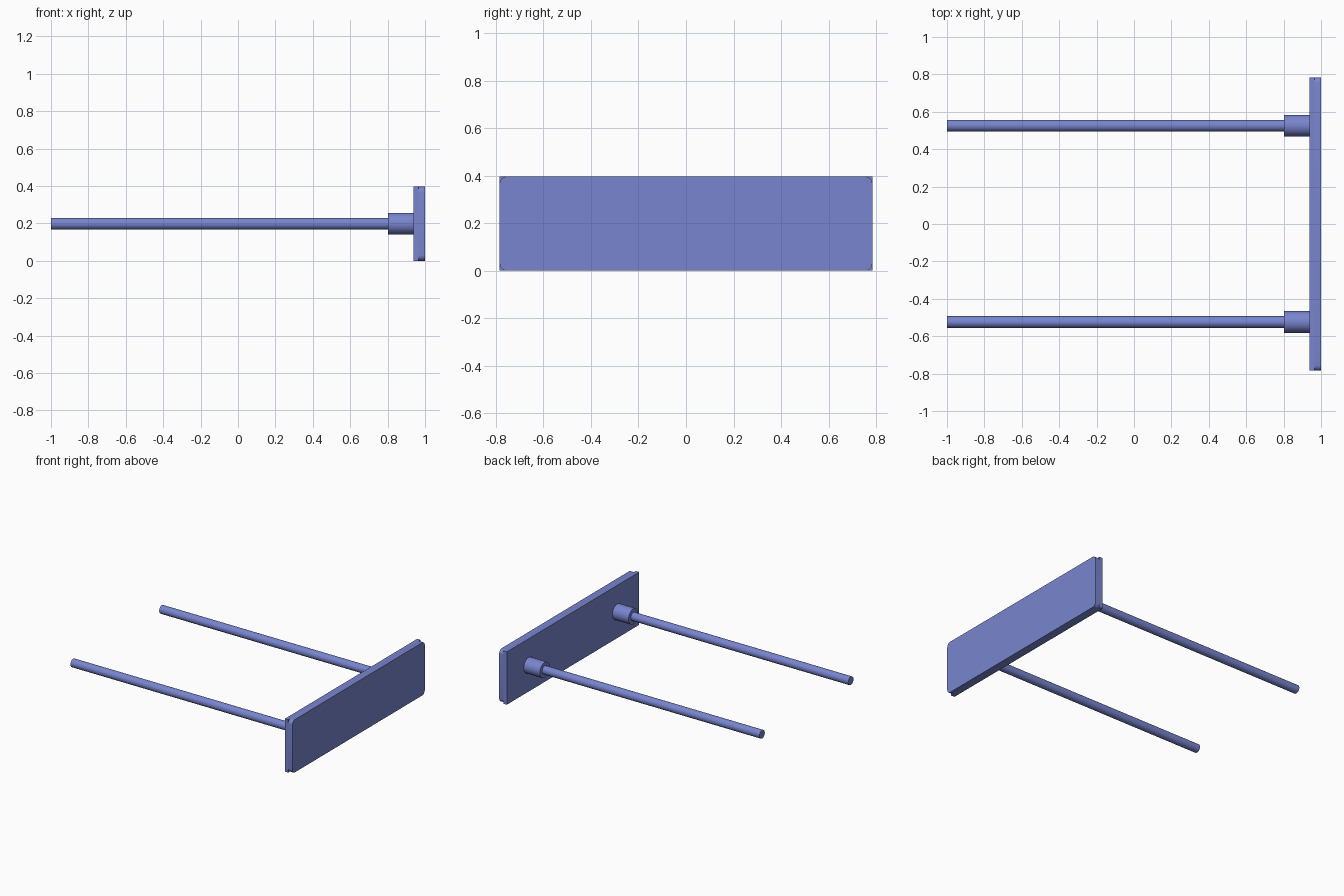
import bpy, bmesh, math

cube = bpy.data.objects.get("Cube")
if cube:
    bpy.data.objects.remove(cube)

# Single flat periwinkle blue
blue = bpy.data.materials.new("periwinkle blue")
blue.use_nodes = True
COLOR = (0.19, 0.235, 0.62, 1)
blue.diffuse_color = COLOR
blue.node_tree.nodes["Principled BSDF"].inputs["Base Color"].default_value = COLOR

HALF_W, HEIGHT = 0.784, 0.396
MID_Z = HEIGHT / 2


def finish(name, bm):
    bmesh.ops.recalc_face_normals(bm, faces=bm.faces)
    mesh = bpy.data.meshes.new(name)
    bm.to_mesh(mesh)
    bm.free()
    mesh.materials.append(blue)
    ob = bpy.data.objects.new(name, mesh)
    bpy.context.collection.objects.link(ob)
    bpy.ops.object.select_all(action="DESELECT")
    ob.select_set(True)
    bpy.context.view_layer.objects.active = ob
    bpy.ops.object.shade_smooth_by_angle(angle=math.radians(35))
    return ob


def slab(name, x0, x1, radius=0.0, steps=6):
    """Upright slab between x0 and x1, with optional rounded corners."""
    outline = []
    for i, (sy, sz) in enumerate([(1, 1), (-1, 1), (-1, -1), (1, -1)]):
        cy, cz = sy * (HALF_W - radius), MID_Z + sz * (MID_Z - radius)
        for k in range(steps + 1 if radius else 1):
            a = math.pi / 2 * (i + k / steps)
            outline.append((cy + radius * math.cos(a), cz + radius * math.sin(a)))
    bm = bmesh.new()
    face = bm.faces.new([bm.verts.new((x0, y, z)) for y, z in outline])
    ext = bmesh.ops.extrude_face_region(bm, geom=[face], use_keep_orig=True)
    moved = [g for g in ext["geom"] if isinstance(g, bmesh.types.BMVert)]
    bmesh.ops.translate(bm, verts=moved, vec=(x1 - x0, 0, 0))
    return finish(name, bm)


def bar(name, x0, x1, y, radius, sides=32):
    """Round bar lying along x."""
    bm = bmesh.new()
    bmesh.ops.create_cone(bm, cap_ends=True, segments=sides,
                          radius1=radius, radius2=radius, depth=x1 - x0)
    ob = finish(name, bm)
    ob.rotation_euler = (0, math.pi / 2, 0)
    ob.location = ((x0 + x1) / 2, y, MID_Z)
    return ob


# Panel: square-cornered backing with a rounded-corner face
slab("panel_backing", 0.937, 0.965)
slab("panel_face", 0.965, 1.0, radius=0.03)

# Two long rods, each held by a collar on the panel
for side, y in (("front", -0.524), ("back", 0.526)):
    bar(side + "_collar", 0.803, 0.937, y, 0.058)
    bar(side + "_rod", -1.0, 0.803, y, 0.031)
